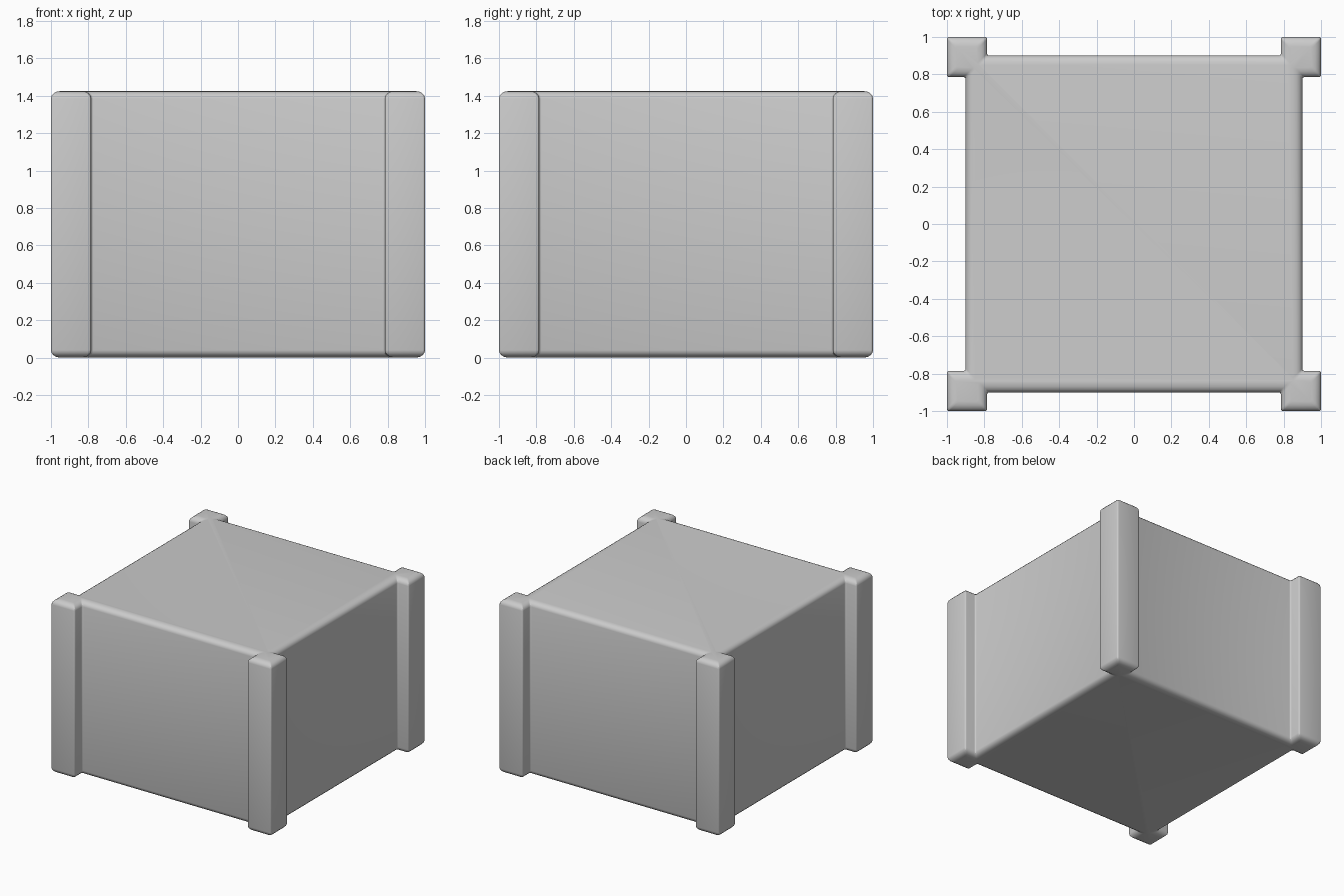
import bpy, bmesh
from math import sin, cos, pi
from mathutils import Vector

if "Cube" in bpy.data.objects:
    bpy.data.objects.remove(bpy.data.objects["Cube"])

HEIGHT = 1.425
BODY, POST = 0.9, 0.785      # body half width, inner edge of corner posts
RIM_IN, RIM_UP = 0.05, 0.04  # rounding of top and bottom rims
CORNER = 0.012               # small rounding of vertical edges
SEG = 4

# Plan outline: one corner post, repeated by quarter turns
quarter = [(BODY, POST), (1, POST), (1, 1), (POST, 1), (POST, BODY)]
outline = []
for k in range(4):
    for x, y in quarter:
        for _ in range(k):
            x, y = -y, x
        outline.append(Vector((x, y)))


def ring(bm, inset, z):
    """Rounded plan outline, moved inwards and placed at height z."""
    verts, n = [], len(outline)
    for i, p in enumerate(outline):
        a = (p - outline[i - 1]).normalized()
        b = (outline[(i + 1) % n] - p).normalized()
        q = p + inset * (Vector((-a.y, a.x)) + Vector((-b.y, b.x)))
        centre = q + CORNER * (b - a)
        for s in range(SEG + 1):
            t = s / SEG * pi / 2
            v = centre + CORNER * (a * sin(t) - b * cos(t))
            verts.append(bm.verts.new((v.x, v.y, z)))
    return verts


# Crate body with four corner posts as one continuous shell
angles = [s / SEG * pi / 2 for s in range(SEG + 1)]
lower = [(RIM_IN * (1 - sin(t)), RIM_UP * (1 - cos(t))) for t in angles]
profile = lower + [(d, HEIGHT - z) for d, z in reversed(lower)]
bm = bmesh.new()
rings = [ring(bm, d, z) for d, z in profile]
for r0, r1 in zip(rings, rings[1:]):
    for i in range(len(r0)):
        j = (i + 1) % len(r0)
        bm.faces.new((r0[i], r0[j], r1[j], r1[i]))
bm.faces.new(rings[0][::-1])
bm.faces.new(rings[-1])
bmesh.ops.recalc_face_normals(bm, faces=bm.faces)

mesh = bpy.data.meshes.new("crate_with_corner_posts")
bm.to_mesh(mesh)
bm.free()
crate = bpy.data.objects.new("crate_with_corner_posts", mesh)
bpy.context.collection.objects.link(crate)
bpy.context.view_layer.objects.active = crate
crate.select_set(True)
bpy.ops.object.shade_smooth_by_angle(angle=pi / 6)
